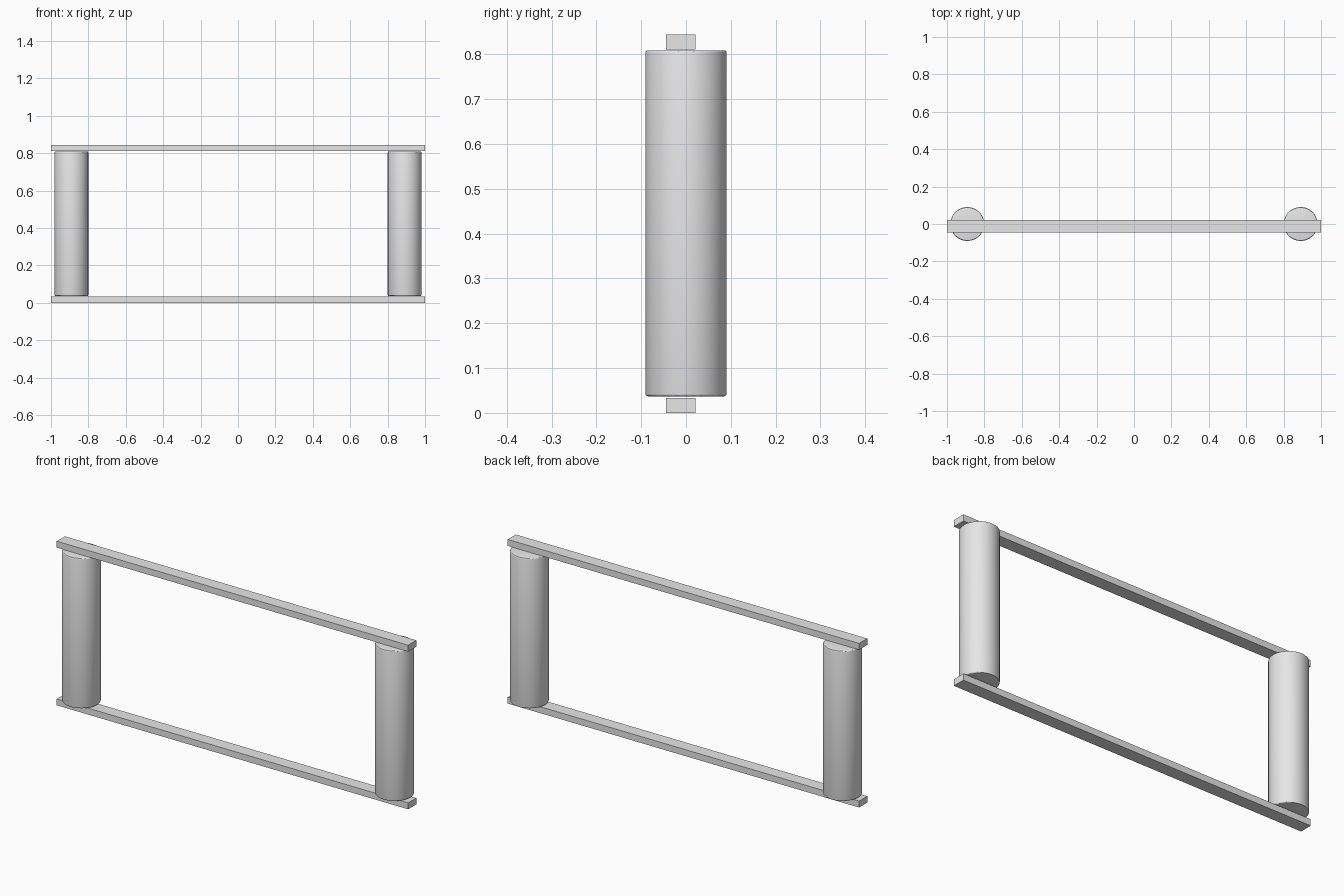
import bpy

cube = bpy.data.objects.get("Cube")
if cube:
    bpy.data.objects.remove(cube, do_unlink=True)

# Single grey material
grey = bpy.data.materials.new("light grey")
grey.use_nodes = True
colour = (0.8, 0.8, 0.8, 1)
grey.diffuse_color = colour
grey.node_tree.nodes["Principled BSDF"].inputs["Base Color"].default_value = colour


def finish(name):
    obj = bpy.context.object
    obj.name = name
    obj.data.materials.append(grey)
    return obj


# Flat rails along the bottom and top, set slightly forward
def rail(name, low, high, front=-0.045, back=0.021):
    bpy.ops.mesh.primitive_cube_add(
        size=1, location=(0, (front + back) / 2, (low + high) / 2))
    obj = finish(name)
    obj.scale = (2, back - front, high - low)
    bpy.ops.object.transform_apply(location=False, rotation=False, scale=True)


rail("bottom_rail", 0, 0.033)
rail("top_rail", 0.811, 0.844)


# Round posts with softened rims, just clear of the rails
def post(name, x, low=0.037, high=0.809):
    bpy.ops.mesh.primitive_cylinder_add(
        vertices=64, radius=0.0905, depth=high - low,
        location=(x, 0, (low + high) / 2))
    obj = finish(name)
    bevel = obj.modifiers.new("rim", "BEVEL")
    bevel.width = 0.005
    bevel.segments = 3
    bevel.limit_method = "ANGLE"
    bpy.ops.object.modifier_apply(modifier=bevel.name)
    bpy.ops.object.shade_smooth_by_angle()


for side, x in (("left", 0.891), ("right", -0.891)):
    post(side + "_post", x)
